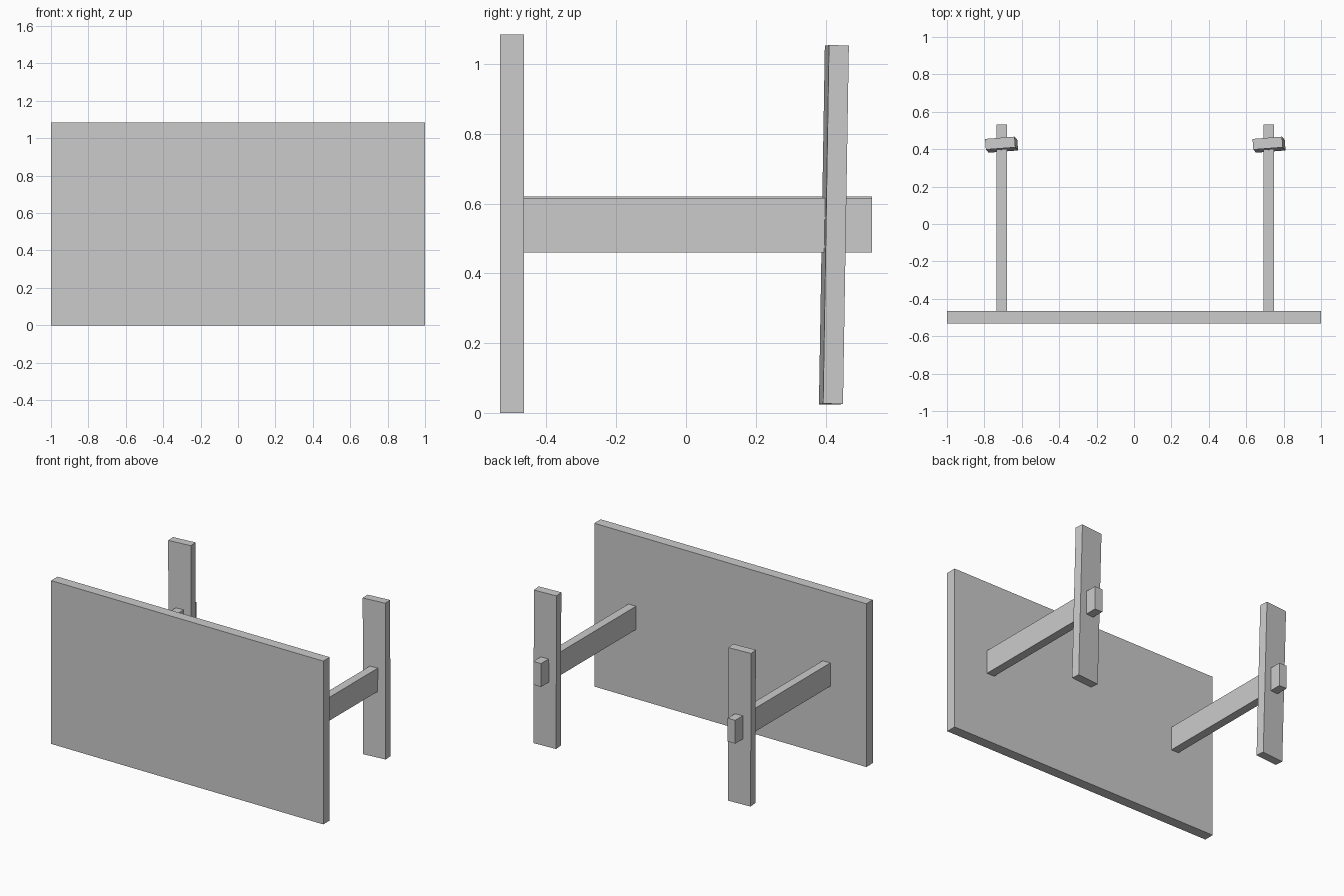
import bpy
from math import radians

if "Cube" in bpy.data.objects:
    bpy.data.objects.remove(bpy.data.objects["Cube"])


def box(name, center, size, tilt=(0, 0, 0)):
    bpy.ops.mesh.primitive_cube_add(size=1, location=center,
                                    rotation=[radians(a) for a in tilt])
    ob = bpy.context.object
    ob.name = name
    ob.scale = size
    bpy.ops.object.transform_apply(location=False, rotation=False, scale=True)
    return ob


# Large front board
box("front_panel", (0, -0.499, 0.5425), (2.0, 0.068, 1.085))

# Support beams with slightly crooked upright planks fixed across them
for side, x, beam_z in (("left", -0.707, 0.543), ("right", 0.721, 0.538)):
    box(side + "_beam", (x, 0.034, beam_z), (0.056, 0.998, 0.155))
    box(side + "_upright", (x - 0.001 if side == "left" else x + 0.001, 0.424, 0.539),
        (0.158, 0.057, 1.028), (-1.0, -0.75, 4.4))
